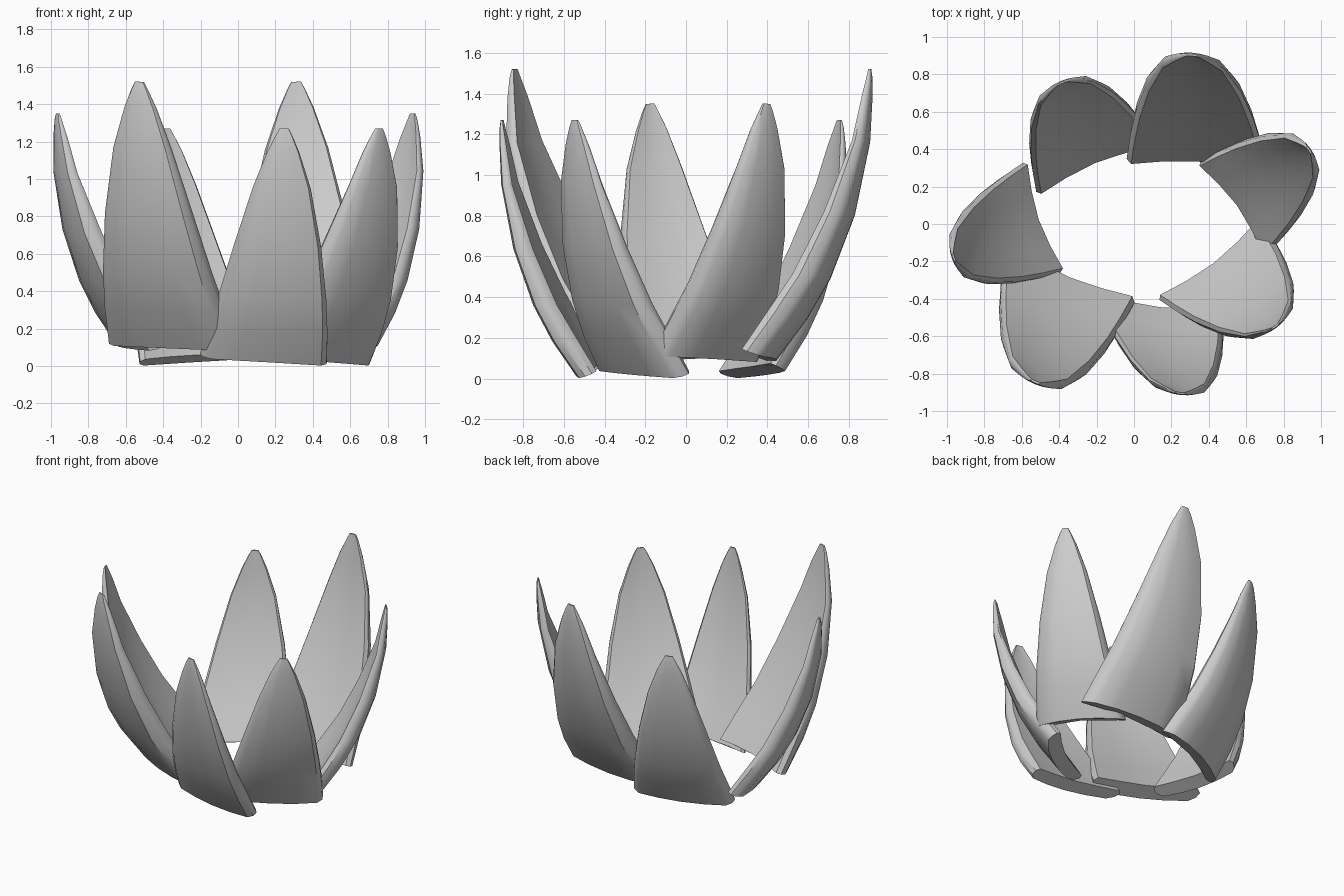
import bpy, bmesh, math
from mathutils import Vector

cube = bpy.data.objects.get("Cube")
if cube:
    bpy.data.objects.remove(cube)

# Single soft grey
grey = bpy.data.materials.new("petal_grey")
grey.use_nodes = True
COLOR = (0.6, 0.6, 0.6, 1)
grey.diffuse_color = COLOR
grey.node_tree.nodes["Principled BSDF"].inputs["Base Color"].default_value = COLOR

# Lengthwise profile: height, inner face lean, outer face lean, width
PROFILE = [
    (0.0, 0.0, 0.19, 1.0),
    (0.14, 0.2, 0.45, 0.93),
    (0.28, 0.41, 0.65, 0.84),
    (0.5, 0.66, 0.86, 0.68),
    (0.75, 0.88, 0.99, 0.45),
    (0.9, 0.94, 1.01, 0.25),
    (0.97, 0.97, 1.01, 0.13),
    (1.0, 0.98, 1.0, 0.07),
]
# Cross-section: position across, position from inner to outer face
SECTION = [(-0.94, 0.1), (-0.5, 0), (0, 0), (0.5, 0), (0.94, 0.1), (1, 0.4),
           (0.97, 0.75), (0.86, 1), (0.45, 1), (0, 1), (-0.45, 1), (-0.86, 1),
           (-0.97, 0.75), (-1, 0.4)]
CUP = 0.055


def make_petal(name, left, right, tip):
    """Loft a cupped petal from its lower inner edge to its tip."""
    left, right, tip = Vector(left), Vector(right), Vector(tip)
    base = (left + right) / 2
    half = (right - left) / 2
    height = tip.z - base.z
    lean = tip - base
    lean.z = 0
    inward = -lean.normalized()

    bm = bmesh.new()
    rings = []
    for s, inner, outer, width in PROFILE:
        ring = []
        for u, d in SECTION:
            p = base + half * (u * width)
            p += lean * (inner + (outer - inner) * d)
            p += inward * (CUP * u * u * width)
            # the base cut rises slightly toward the inside
            p.z += height * s + 0.04 * (1 - d) * (1 - s) ** 4
            ring.append(bm.verts.new(p))
        rings.append(ring)
    count = len(SECTION)
    for low, high in zip(rings, rings[1:]):
        for i in range(count):
            j = (i + 1) % count
            bm.faces.new((low[i], low[j], high[j], high[i]))
    bm.faces.new(rings[0])
    bm.faces.new(rings[-1])
    bmesh.ops.recalc_face_normals(bm, faces=bm.faces)

    mesh = bpy.data.meshes.new(name)
    bm.to_mesh(mesh)
    bm.free()
    mesh.materials.append(grey)
    obj = bpy.data.objects.new(name, mesh)
    bpy.context.collection.objects.link(obj)
    bpy.ops.object.select_all(action='DESELECT')
    obj.select_set(True)
    bpy.context.view_layer.objects.active = obj
    bpy.ops.object.shade_smooth_by_angle(angle=math.radians(40))


# Petals: lower left corner, lower right corner, tip (seen from outside)
PETALS = {
    "petal_back": ((0.71, 0.31, 0.11), (-0.04, 0.36, 0.08), (0.31, 0.91, 1.52)),
    "petal_left_back": ((0.73, -0.15, 0.11), (0.37, 0.35, 0.08), (0.94, 0.40, 1.35)),
    "petal_left_front": ((0.15, -0.42, 0.04), (0.70, 0.00, 0.0), (0.76, -0.55, 1.27)),
    "petal_front": ((-0.20, -0.41, 0.04), (0.48, -0.48, 0.0), (0.25, -0.91, 1.27)),
    "petal_right_front": ((-0.69, -0.14, 0.11), (0.0, -0.43, 0.08), (-0.53, -0.85, 1.52)),
    "petal_right": ((-0.61, 0.32, 0.11), (-0.41, -0.27, 0.08), (-0.97, -0.18, 1.35)),
    "petal_right_back": ((0.11, 0.46, 0.04), (-0.53, 0.19, 0.0), (-0.39, 0.76, 1.27)),
}
for name, corners in PETALS.items():
    make_petal(name, *corners)
